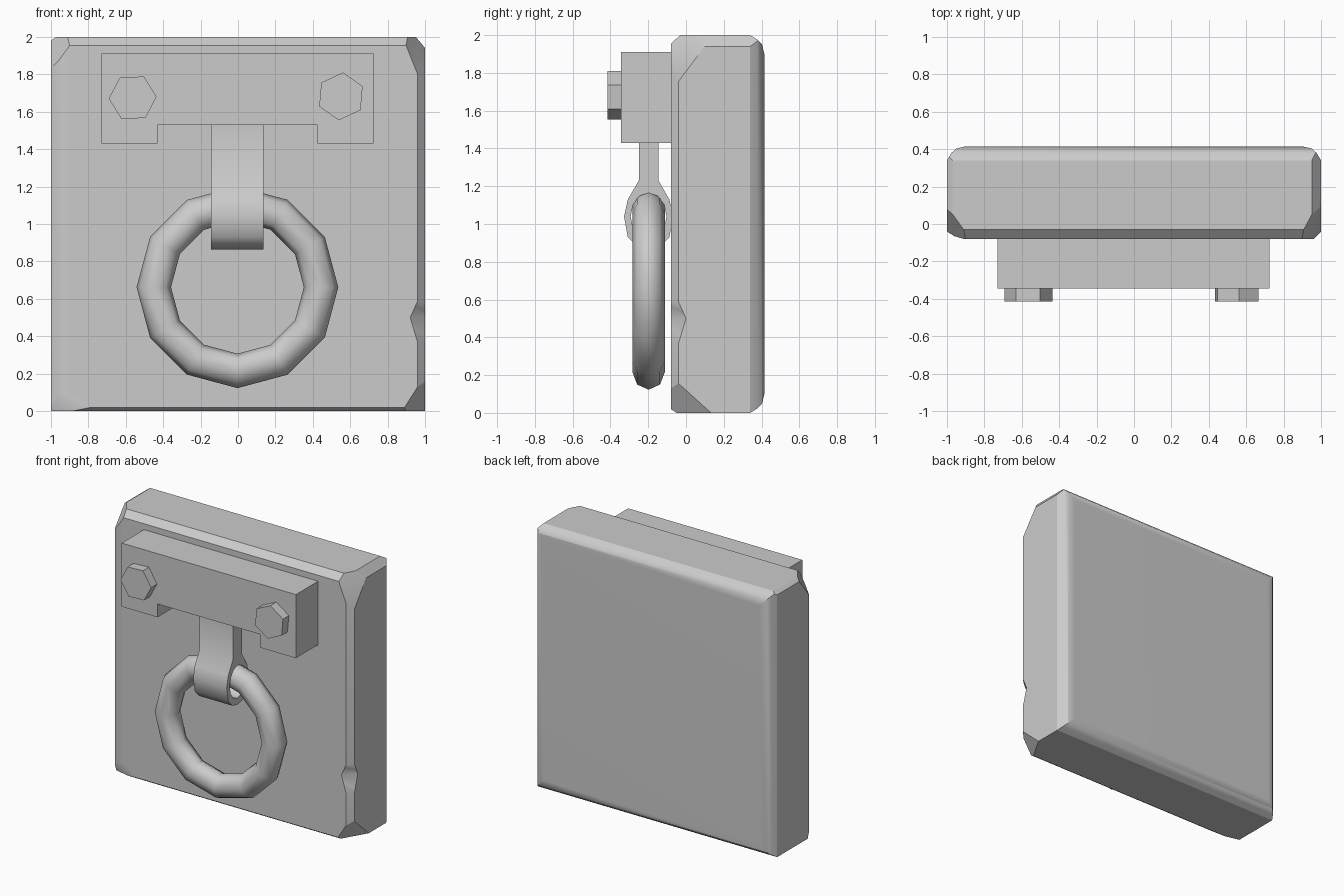
import bpy, bmesh, math
from mathutils import Vector, Matrix

if "Cube" in bpy.data.objects:
    bpy.data.objects.remove(bpy.data.objects["Cube"], do_unlink=True)

grey = bpy.data.materials.new("plain_grey")
grey.use_nodes = True
grey.diffuse_color = (0.6, 0.6, 0.6, 1)
grey.node_tree.nodes["Principled BSDF"].inputs["Base Color"].default_value = (0.6, 0.6, 0.6, 1)


def finish(name, bm):
    """Turn a bmesh into a named grey object."""
    bmesh.ops.recalc_face_normals(bm, faces=bm.faces[:])
    mesh = bpy.data.meshes.new(name)
    bm.to_mesh(mesh)
    bm.free()
    mesh.materials.append(grey)
    obj = bpy.data.objects.new(name, mesh)
    bpy.context.collection.objects.link(obj)
    return obj


def shade(obj, degrees):
    bpy.ops.object.select_all(action='DESELECT')
    obj.select_set(True)
    bpy.context.view_layer.objects.active = obj
    bpy.ops.object.shade_smooth_by_angle(angle=math.radians(degrees))


def carve(obj, cutter):
    """Subtract the cutter, bake the result and drop the cutter."""
    cutter.hide_render = True
    mod = obj.modifiers.new("carve", 'BOOLEAN')
    mod.operation = 'DIFFERENCE'
    mod.solver = 'EXACT'
    mod.object = cutter
    graph = bpy.context.evaluated_depsgraph_get()
    mesh = bpy.data.meshes.new_from_object(obj.evaluated_get(graph))
    obj.modifiers.clear()
    obj.data = mesh
    bpy.data.objects.remove(cutter, do_unlink=True)


def prism(name, outline, start, end, place):
    """Extrude a 2D outline; place(a, b, depth) gives the 3D point."""
    bm = bmesh.new()
    face = bm.faces.new([bm.verts.new(place(a, b, start)) for a, b in outline])
    move = Vector(place(0, 0, end)) - Vector(place(0, 0, start))
    grown = bmesh.ops.extrude_face_region(bm, geom=[face], use_keep_orig=True)
    moved = [g for g in grown["geom"] if isinstance(g, bmesh.types.BMVert)]
    bmesh.ops.translate(bm, verts=moved, vec=move)
    return finish(name, bm)


def cut(bm, p, q, r):
    """Slice off everything beyond the plane through three points."""
    p, q, r = Vector(p), Vector(q), Vector(r)
    normal = (q - p).cross(r - p).normalized()
    if normal.dot(p - Vector((0, 0.17, 1))) < 0:
        normal.negate()
    bmesh.ops.bisect_plane(bm, geom=bm.verts[:] + bm.edges[:] + bm.faces[:],
                           plane_co=p, plane_no=normal, clear_outer=True)
    bmesh.ops.holes_fill(bm, edges=[e for e in bm.edges if e.is_boundary])


# Stone slab: box with rounded back edges
front, back = -0.08, 0.415
bm = bmesh.new()
bmesh.ops.create_cube(bm, size=1, matrix=Matrix.Translation((0, (front + back) / 2, 1))
                      @ Matrix.Diagonal((2, back - front, 2, 1)))
rounding = [(1, 0.34), (0.975, 0.38), (0.95, 0.403), (0.9, back)]
for s in (-1, 1):
    for (a, y), (b, w) in zip(rounding, rounding[1:]):
        cut(bm, (s * a, y, 0), (s * b, w, 0), (s * a, y, 1))
        cut(bm, (0, y, 1 + s * a), (0, w, 1 + s * b), (1, y, 1 + s * a))

# Worn front edges: top, bottom, right side, softened other side, top corner slope
cut(bm, (0, front, 1.955), (0, -0.03, 2), (1, front, 1.955))
cut(bm, (0, front, 0.02), (0, -0.05, 0), (1, front, 0.02))
cut(bm, (0.96, front, 0), (1, -0.04, 0), (0.96, front, 1))
cut(bm, (-0.91, front, 0), (-0.96, -0.065, 0), (-0.91, front, 1))
cut(bm, (-0.96, -0.065, 0), (-1, -0.04, 0), (-0.96, -0.065, 1))
cut(bm, (0.95, 0, 2), (1, 0, 1.94), (0.95, 1, 2))
cut(bm, (-0.97, 0, 2), (-1, 0, 1.98), (-0.97, 1, 2))

# Chipped front corners
cut(bm, (0.9, front, 1.95), (0.96, front, 1.8), (0.95, 0.05, 2))
cut(bm, (-0.91, -0.03, 2), (-0.975, 0.06, 2), (-0.95, front, 1.87))
cut(bm, (0.96, front, 0.13), (0.89, front, 0.02), (1, 0.05, 0.075))
cut(bm, (-0.9, front, 0.1), (-0.8, front, 0.03), (-1, -0.04, 0.05))
slab = finish("stone_slab", bm)

# Notch chipped out of the front side edge
bm = bmesh.new()
for x in (0.88, 1.06):
    for inset, z in ((1, 0.5), (1.045, 0.6), (1.045, 0.35)):
        bm.verts.new((x, x - inset, z))
bmesh.ops.convex_hull(bm, input=bm.verts[:])
carve(slab, finish("notch_cutter", bm))
shade(slab, 31)
slab.modifiers.new("clean_normals", 'WEIGHTED_NORMAL').keep_sharp = True

# Mounting bracket with a recess along its lower edge
prism("mounting_bracket",
      [(-0.73, 1.43), (-0.43, 1.43), (-0.43, 1.53), (0.425, 1.53),
       (0.425, 1.43), (0.725, 1.43), (0.725, 1.91), (-0.73, 1.91)],
      -0.345, front, lambda a, b, d: (a, d, b))

# Hexagonal bolt heads
for name, x, z, turn in (("right_bolt", -0.563, 1.675, 2), ("left_bolt", 0.55, 1.682, 25)):
    corners = [math.radians(turn + 60 * i) for i in range(6)]
    prism(name, [(x + 0.128 * math.cos(t), z + 0.128 * math.sin(t)) for t in corners],
          -0.415, -0.344, lambda a, b, d: (a, d, b))

# Hanging strap with an eye that holds the ring
mid = -0.198
half = [(0.052, 1.535), (0.052, 1.23), (0.11, 1.13), (0.13, 1.04), (0.11, 0.93), (0.06, 0.88)]
outline = [(mid - w, z) for w, z in half] + [(mid, 0.865)] \
    + [(mid + w, z) for w, z in reversed(half)]
along_x = lambda a, b, d: (d, a, b)
strap = prism("hanging_strap", outline, -0.145, 0.135, along_x)
eye = [math.tau * i / 12 for i in range(12)]
carve(strap, prism("eye_cutter",
                   [(mid + 0.095 * math.cos(t), 1.04 + 0.125 * math.sin(t)) for t in eye],
                   -0.3, 0.3, along_x))
shade(strap, 40)

# Twelve-sided pull ring
bpy.ops.mesh.primitive_torus_add(major_segments=12, minor_segments=8,
                                 major_radius=0.447, minor_radius=0.092,
                                 location=(-0.003, mid, 0.662), rotation=(math.pi / 2, 0, 0))
ring = bpy.context.object
ring.name = "pull_ring"
ring.scale.z = 0.93
ring.data.materials.append(grey)
shade(ring, 60)
